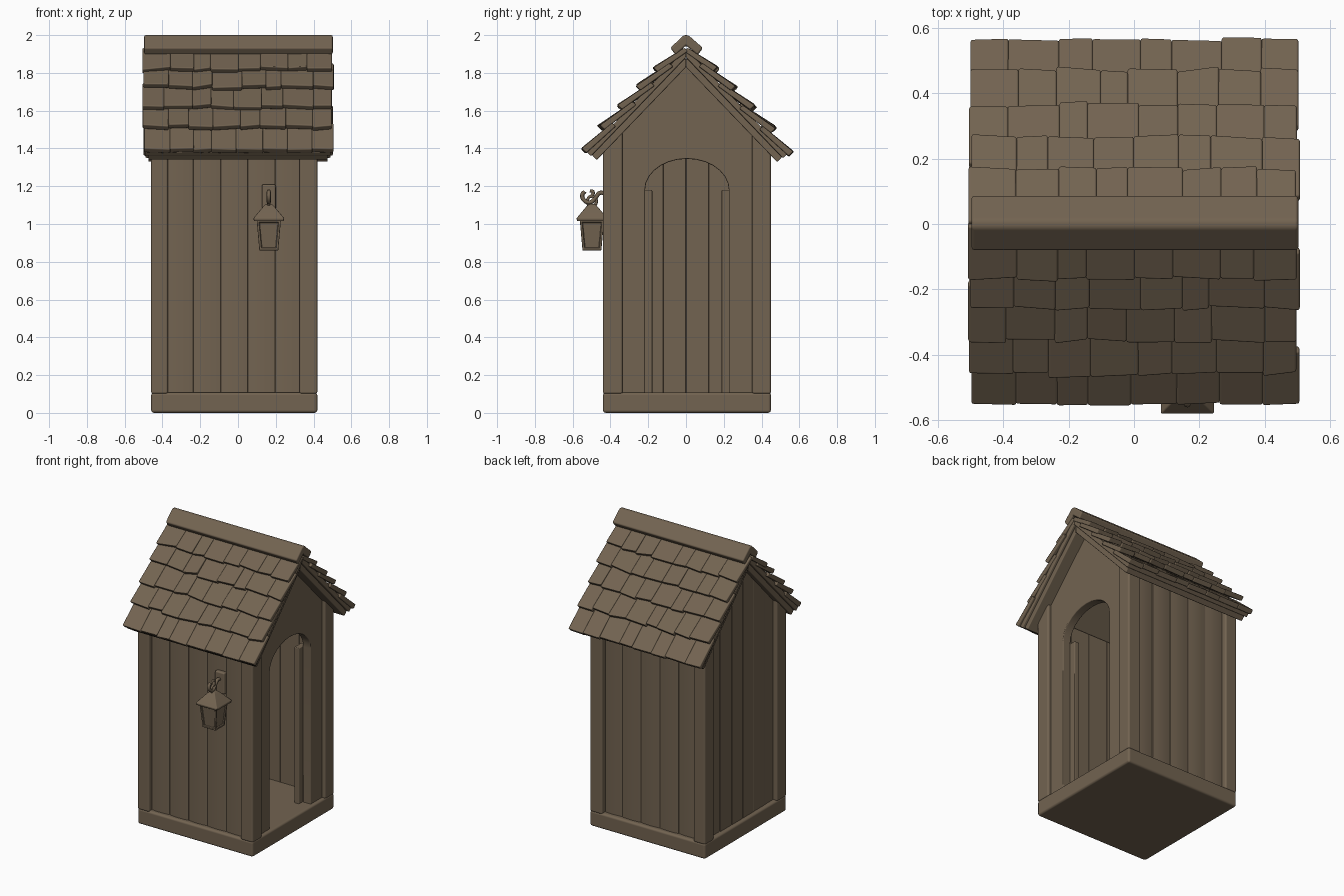
import bpy, bmesh, math, random
from mathutils import Vector

if "Cube" in bpy.data.objects:
    bpy.data.objects.remove(bpy.data.objects["Cube"])
random.seed(4)

wood = bpy.data.materials.new("weathered brown wood")
wood.diffuse_color = (0.17, 0.126, 0.082, 1)
wood.use_nodes = True
wood.node_tree.nodes["Principled BSDF"].inputs["Base Color"].default_value = wood.diffuse_color


def finish(name, bm, bevel=0.0):
    bmesh.ops.recalc_face_normals(bm, faces=bm.faces[:])
    me = bpy.data.meshes.new(name)
    bm.to_mesh(me)
    bm.free()
    me.materials.append(wood)
    ob = bpy.data.objects.new(name, me)
    bpy.context.collection.objects.link(ob)
    if bevel:
        me.shade_smooth()
        m = ob.modifiers.new("bevel", 'BEVEL')
        m.width, m.segments = bevel, 2
        m.limit_method, m.angle_limit = 'ANGLE', math.radians(35)
        m.harden_normals = True
    return ob


def add_prism(bm, poly, axis, a, b):
    """Extrude a 2D outline along an axis from a to b."""
    def p(u, v, w):
        return {'x': (w, u, v), 'y': (u, w, v), 'z': (u, v, w)}[axis]
    lo = [bm.verts.new(p(u, v, a)) for u, v in poly]
    hi = [bm.verts.new(p(u, v, b)) for u, v in poly]
    bm.faces.new(lo)
    bm.faces.new(hi[::-1])
    n = len(poly)
    for i in range(n):
        j = (i + 1) % n
        bm.faces.new((lo[i], lo[j], hi[j], hi[i]))


def prism(name, poly, axis, a, b, bevel=0.01):
    bm = bmesh.new()
    add_prism(bm, poly, axis, a, b)
    return finish(name, bm, bevel)


def rect(u0, u1, v0, v1):
    return [(u0, v0), (u1, v0), (u1, v1), (u0, v1)]


SLOPE = 1.04


def under(y, top=1.86):
    return top - SLOPE * abs(y)


X0, X1, Y0, Y1 = -0.46, 0.42, -0.44, 0.45

# base and floor
prism("base", rect(X0, X1, Y0, Y1), 'z', 0, 0.108, 0.015)

# corner posts with tops cut to the roof slope
for xa, xb, xn in ((X0, -0.37, "left"), (0.325, X1, "right")):
    for ya, yb, yn in ((Y0, -0.335, "front"), (0.35, Y1, "back")):
        prism(f"{yn}_{xn}_post", [(ya, 0.1), (yb, 0.1), (yb, under(yb)), (ya, under(ya))],
              'x', xa, xb, 0.012)

# front and back walls of slightly bowed planks
for name, y_out, y_in in (("front", -0.41, -0.375), ("back", 0.42, 0.385)):
    bm = bmesh.new()
    n = 5
    w = 0.72 / n
    for i in range(n):
        xa = -0.38 + i * w
        s = math.copysign(0.006, y_out)
        off = random.uniform(-0.003, 0.003)
        top = [(xa + w * t, y_out + off - s * (2 * t - 1) ** 2) for t in (0, .25, .5, .75, 1)]
        add_prism(bm, top + [(xa + w, y_in), (xa, y_in)], 'z', 0.1, 1.42)
    finish(name + "_wall_planks", bm, 0.003)

# left gable wall of vertical planks
bm = bmesh.new()
edges = [-0.35, -0.24, -0.12, 0, 0.12, 0.24, 0.36]
for ya, yb in zip(edges, edges[1:]):
    off = random.uniform(-0.004, 0.004)
    add_prism(bm, [(ya, 0.1), (yb, 0.1), (yb, under(yb)), (ya, under(ya))],
              'x', -0.43 + off, -0.395)
finish("left_gable_planks", bm, 0.005)

# right gable wall with the arched doorway
arch = [(0.005 + 0.222 * math.cos(t * math.pi / 14), 1.18 + 0.165 * math.sin(t * math.pi / 14))
        for t in range(15)]
outline = ([(0.227, 0.1), (0.37, 0.1), (0.37, under(0.37)), (0, under(0)),
            (-0.36, under(0.36)), (-0.36, 0.1), (-0.217, 0.1)] + arch[::-1])
prism("doorway_wall", outline, 'x', 0.335, 0.395, 0.006)

# inner door jambs
for n, ya, yb in (("front", -0.26, -0.178), ("back", 0.188, 0.27)):
    prism(n + "_door_jamb", rect(ya, yb, 0.1, 1.18), 'x', 0.295, 0.334, 0.006)

# two-layer roof boards on both slopes
ang = math.atan(SLOPE)
DOWN, NORM = (math.cos(ang), -math.sin(ang)), (math.sin(ang), math.cos(ang))
APEX = 1.925


def roof_pt(d, n, side):
    return (side * (d * DOWN[0] + n * NORM[0]), APEX + d * DOWN[1] + n * NORM[1])


for side, sn in ((-1, "front"), (1, "back")):
    for ln, n0, n1, xe, de in (("lower", -0.066, -0.030, 0.475, 0.765),
                               ("upper", -0.030, 0.002, 0.49, 0.772)):
        k = 0.98 if side < 0 else 1
        ridge0, ridge1 = (0, APEX + n0 / NORM[1]), (0, APEX + n1 / NORM[1])
        prism(f"{sn}_{ln}_roof_board",
              [ridge0, roof_pt(de * k, n0, side), roof_pt(de * k, n1, side), ridge1],
              'x', -xe, xe, 0.006)

    # overlapping uneven shingle rows
    for r, (d, n0, n1) in enumerate(((0.785, 0.0, 0.034), (0.628, 0.022, 0.056),
                                     (0.476, 0.022, 0.056), (0.330, 0.022, 0.056),
                                     (0.195, 0.022, 0.056))):
        bm = bmesh.new()
        cuts = [-0.5 + i / 8 + (random.uniform(-0.025, 0.025) if 0 < i < 8 else
                                random.uniform(-0.006, 0.006)) for i in range(9)]
        d *= 0.975 if side < 0 else 1
        for xa, xb in zip(cuts, cuts[1:]):
            vs = []
            lift = random.uniform(-0.004, 0.004) if r else 0
            for x in (xa - 0.001, xb + 0.001):
                dj = d + random.uniform(-0.012, 0.008) * (1 if r else 0.5)
                nj = lift + random.uniform(-0.004, 0.004)
                for dd, nn in ((dj - 0.21, -0.015), (dj, n0 + nj), (dj, n1 + nj), (dj - 0.21, 0.012)):
                    vs.append(bm.verts.new((x, *roof_pt(max(dd, 0.0), nn, side))))
            for f in ((0, 1, 2, 3), (7, 6, 5, 4), (0, 4, 5, 1), (1, 5, 6, 2), (2, 6, 7, 3), (3, 7, 4, 0)):
                bm.faces.new([vs[i] for i in f])
        finish(f"{sn}_shingle_row_{r + 1}", bm, 0.007)

# ridge cap
prism("ridge_cap", [(-0.012, 2.0), (0.012, 2.0), (0.09, 1.932), (0.062, 1.895), (0, 1.945),
                    (-0.055, 1.895), (-0.083, 1.932)], 'x', -0.497, 0.502, 0.01)

# lantern wall plate
LX, LY = 0.163, -0.498
prism("lantern_wall_plate", rect(LX - 0.037, LX + 0.037, 1.06, 1.21), 'y', -0.435, -0.40, 0.01)


def frustum(name, sections, bevel=0.005):
    """Stack of square rings given as (half width, z)."""
    bm = bmesh.new()
    rings = [[bm.verts.new((LX + h * sx, LY + h * sy, z))
              for sx, sy in ((-1, -1), (1, -1), (1, 1), (-1, 1))] for h, z in sections]
    sides = []
    for a, b in zip(rings, rings[1:]):
        for i in range(4):
            j = (i + 1) % 4
            sides.append(bm.faces.new((a[i], a[j], b[j], b[i])))
    bm.faces.new(rings[0][::-1])
    bm.faces.new(rings[-1])
    if name == "lantern_body":  # recessed panes
        bmesh.ops.recalc_face_normals(bm, faces=bm.faces[:])
        bmesh.ops.inset_individual(bm, faces=sides, thickness=0.017)
        bmesh.ops.inset_individual(bm, faces=sides, thickness=0.003, depth=-0.008)
    return finish(name, bm, bevel)


frustum("lantern_body", [(0.05, 0.86), (0.064, 1.02)], 0.003)
frustum("lantern_roof", [(0.078, 1.015), (0.082, 1.03), (0.03, 1.092), (0.016, 1.105)], 0.004)


# curled bracket and hanging ring
def tube(name, pts, radius, cyclic=False):
    cu = bpy.data.curves.new(name, 'CURVE')
    cu.dimensions = '3D'
    cu.bevel_depth, cu.bevel_resolution, cu.resolution_u = radius, 2, 6
    cu.use_fill_caps = True
    sp = cu.splines.new('BEZIER')
    sp.bezier_points.add(len(pts) - 1)
    for b, p in zip(sp.bezier_points, pts):
        b.co = Vector(p)
        b.handle_left_type = b.handle_right_type = 'AUTO'
    sp.use_cyclic_u = cyclic
    cu.materials.append(wood)
    ob = bpy.data.objects.new(name, cu)
    bpy.context.collection.objects.link(ob)


tube("lantern_bracket", [(LX, y, z) for y, z in
     ((-0.42, 1.155), (-0.455, 1.165), (-0.478, 1.14), (-0.505, 1.115),
      (-0.538, 1.125), (-0.549, 1.155), (-0.535, 1.172))], 0.011)
tube("lantern_ring", [(LX, LY + 0.024 * math.cos(a), 1.12 + 0.028 * math.sin(a))
     for a in (0, math.pi / 2, math.pi, 1.5 * math.pi)], 0.008, True)
tube("bracket_curl_tip", [(LX, y, z) for y, z in
     ((-0.505, 1.14), (-0.492, 1.17), (-0.508, 1.176))], 0.009)
